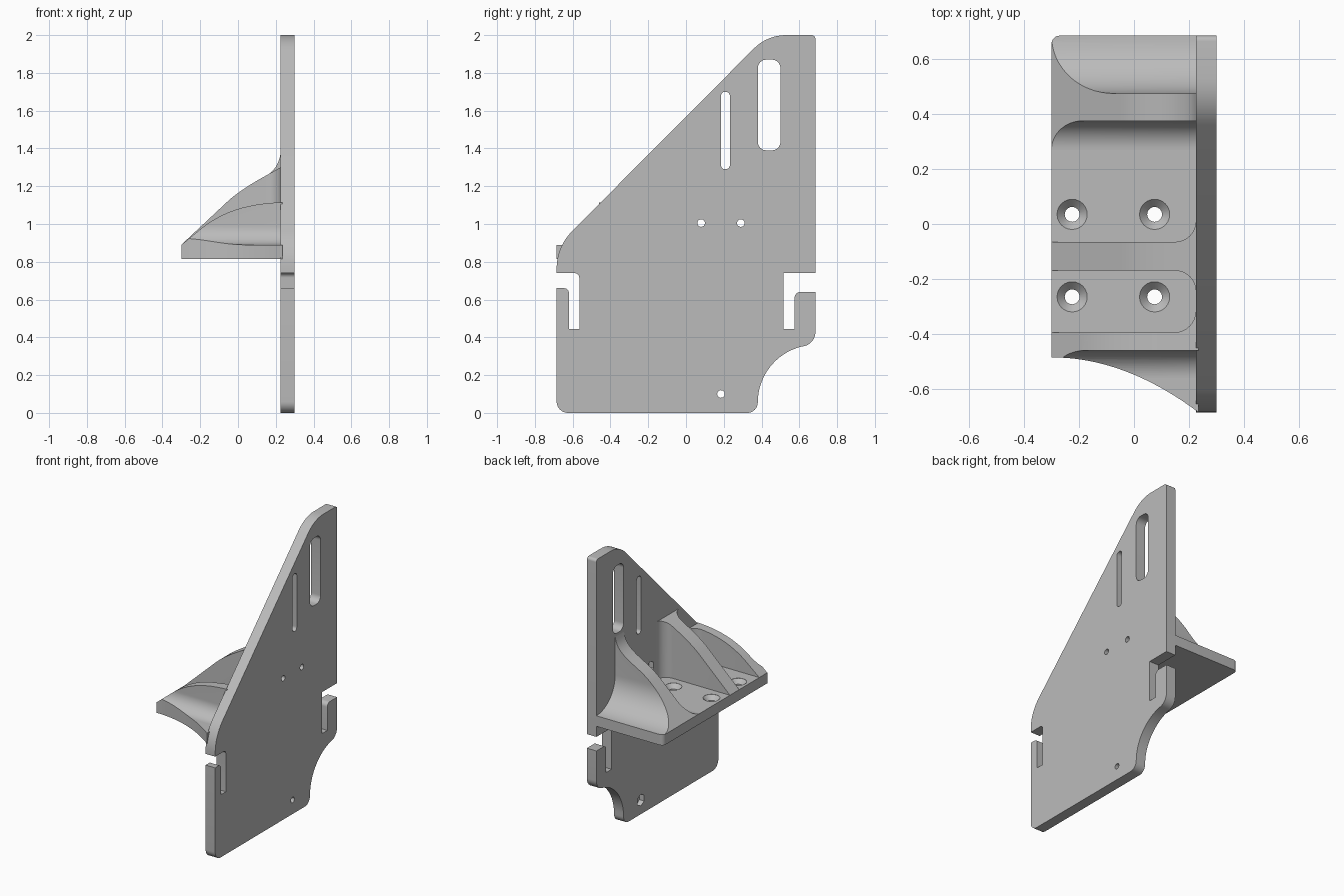
import bpy, bmesh, math
from mathutils import Vector
from mathutils.geometry import interpolate_bezier

cube = bpy.data.objects.get("Cube")
if cube:
    bpy.data.objects.remove(cube, do_unlink=True)

grey = bpy.data.materials.new("light_grey")
grey.use_nodes = True
grey.diffuse_color = (0.5, 0.5, 0.5, 1)
grey.node_tree.nodes["Principled BSDF"].inputs["Base Color"].default_value = (0.5, 0.5, 0.5, 1)


def arc(cu, cv, r, a0, a1, n=16):
    angles = [math.radians(a0 + (a1 - a0) * i / n) for i in range(n + 1)]
    return [(cu + r * math.cos(a), cv + r * math.sin(a)) for a in angles]


def bezier(*pts, n=14):
    return [tuple(p)[:2] for p in interpolate_bezier(*[Vector((*p, 0)) for p in pts], n)]


def rounded(points, n=8):
    """Replace every corner given as (u, v, radius) by a tangent arc."""
    out = []
    for i, p in enumerate(points):
        c = Vector(p[:2])
        if len(p) == 2:
            out.append(tuple(c))
            continue
        a = (Vector(points[i - 1][:2]) - c).normalized()
        b = (Vector(points[(i + 1) % len(points)][:2]) - c).normalized()
        half = a.angle(b) / 2
        centre = c + (a + b).normalized() * p[2] / math.sin(half)
        start = c + a * p[2] / math.tan(half) - centre
        end = c + b * p[2] / math.tan(half) - centre
        sweep = math.atan2(start.x * end.y - start.y * end.x, start.dot(end))
        a0 = math.atan2(start.y, start.x)
        out += arc(*centre, p[2], math.degrees(a0), math.degrees(a0 + sweep), n)
    return out


def prism(name, pts, axis, lo, hi):
    """Extrude a closed outline along one axis."""
    place = {"x": lambda u, v, d: (d, u, v),
             "y": lambda u, v, d: (u, d, v),
             "z": lambda u, v, d: (u, v, d)}[axis]
    bm = bmesh.new()
    low = [bm.verts.new(place(u, v, lo)) for u, v in pts]
    high = [bm.verts.new(place(u, v, hi)) for u, v in pts]
    bm.faces.new(low)
    bm.faces.new(high)
    for i in range(len(pts)):
        j = (i + 1) % len(pts)
        bm.faces.new((low[i], low[j], high[j], high[i]))
    bmesh.ops.remove_doubles(bm, verts=bm.verts, dist=1e-5)
    bmesh.ops.recalc_face_normals(bm, faces=bm.faces)
    return finish(name, bm)


def countersink(x, y):
    """Solid of a screw hole with a conical mouth."""
    bm = bmesh.new()
    rings = [[bm.verts.new((u, v, z)) for u, v in arc(x, y, r, 0, 345, 23)]
             for r, z in ((.027, .78), (.027, .86), (.055, .889), (.055, .93))]
    for a, b in zip(rings, rings[1:]):
        for i in range(24):
            j = (i + 1) % 24
            bm.faces.new((a[i], a[j], b[j], b[i]))
    bm.faces.new(rings[0])
    bm.faces.new(rings[-1])
    bmesh.ops.recalc_face_normals(bm, faces=bm.faces)
    return finish("cutter", bm)


def finish(name, bm):
    mesh = bpy.data.meshes.new(name)
    bm.to_mesh(mesh)
    bm.free()
    mesh.materials.append(grey)
    obj = bpy.data.objects.new(name, mesh)
    bpy.context.collection.objects.link(obj)
    return obj


def combine(obj, operation, tools):
    """Apply booleans in turn, drop the tools and shade the result."""
    for tool in tools:
        mod = obj.modifiers.new("cut", 'BOOLEAN')
        mod.operation, mod.solver, mod.object = operation, 'EXACT', tool
    bpy.context.view_layer.update()
    graph = bpy.context.evaluated_depsgraph_get()
    mesh = bpy.data.meshes.new_from_object(obj.evaluated_get(graph))
    obj.modifiers.clear()
    obj.data = mesh
    for tool in tools:
        bpy.data.objects.remove(tool, do_unlink=True)
    bpy.ops.object.select_all(action='DESELECT')
    obj.select_set(True)
    bpy.context.view_layer.objects.active = obj
    bpy.ops.object.shade_smooth_by_angle(angle=math.radians(30))


IN, OUT, EDGE = .225, .3, .685   # inner and outer plate faces, half depth
FLOOR, JOIN = .89, .235          # shelf top, overlap into the plate

# Upright side plate with notches and a scooped lower corner
outline = rounded(
    [(-EDGE, 0, .06), (.38, 0, .055)] + arc(EDGE, .055, .305, 180, 105)
    + [(EDGE, .365, .075), (EDGE, .64), (.575, .64, .03), (.575, .445), (.515, .445),
       (.515, .74), (EDGE, .74), (EDGE, 2, .02), (.43, 2, .24), (-EDGE, .88, .28),
       (-EDGE, .74), (-.565, .74, .025), (-.565, .445), (-.62, .445),
       (-.62, .66, .025), (-EDGE, .66)])
plate = prism("side_plate", outline, "x", IN, OUT)

# Long slots, and small holes with hexagonal recesses on the inner face
cutters = []
for y0, y1, z0, z1, r in ((.38, .5, 1.39, 1.87, .045), (.185, .232, 1.29, 1.7, .022)):
    slot = rounded([(y0, z0, r), (y1, z0, r), (y1, z1, r), (y0, z1, r)])
    cutters.append(prism("cutter", slot, "x", .1, .4))
for y, z in ((.08, 1.005), (.29, 1.005), (.185, .1)):
    cutters.append(prism("cutter", arc(y, z, .02, 0, 345, 23), "x", .1, .4))
    cutters.append(prism("cutter", arc(y, z, .042, 30, 330, 5), "x", .1, .262))
combine(plate, 'DIFFERENCE', cutters)

# Shelf with a curved front edge and countersunk holes
front_edge = [(x, -.485 - .7 * (x + .3) ** 2)
              for x in [-.3 + i * (JOIN + .3) / 20 for i in range(21)]]
shelf_plan = rounded([(JOIN, EDGE), (-.3, EDGE, .03)] + front_edge)
shelf = prism("shelf", shelf_plan, "z", .815, FLOOR)
combine(shelf, 'DIFFERENCE', [countersink(x, y) for x in (-.225, .075) for y in (.035, -.265)])


def rib_profile(top):
    return prism("cutter", [(JOIN, .8), (-.3, .8), (-.3, FLOOR)] + top, "y", -.9, .9)


# Back rib: wide fillet behind, narrow fillet in front
section = ([(EDGE, FLOOR)] + arc(EDGE, FLOOR + .21, .21, 270, 180)
           + [(.475, 1.5), (.375, 1.5)] + arc(.27, FLOOR + .105, .105, 0, -90))
back_rib = prism("back_rib", section, "x", -.3, JOIN)
back_top = (bezier((-.06, 1.115), (.02, 1.19), (.1, 1.21), (.165, 1.265))
            + bezier((.165, 1.265), (.2, 1.295), (.215, 1.32), (IN, 1.37), n=8)[1:]
            + [(JOIN, 1.37)])
combine(back_rib, 'INTERSECT',
        [rib_profile(back_top), prism("cutter", shelf_plan, "z", .8, 1.6)])

# Middle rib: flares into the plate on both sides
middle_plan = rounded([(-.3, -.17), (IN, -.17, .075), (IN, -.25), (JOIN, -.25),
                       (JOIN, .015), (IN, .015), (IN, -.065, .075), (-.3, -.065)])
middle_rib = prism("middle_rib", middle_plan, "z", FLOOR, 1.6)
middle_top = bezier((-.06, 1.115), (.02, 1.19), (.12, 1.24), (JOIN, 1.305))
combine(middle_rib, 'INTERSECT', [rib_profile(middle_top)])

# Front rib: filleted toward the curved edge, flared into the plate behind
section = ([(-.3, FLOOR), (-.3, 1.5), (-.46, 1.5)]
           + arc(-.56, FLOOR + .1, .1, 0, -90))
front_rib = prism("front_rib", section, "x", -.3, JOIN)
front_plan = rounded([(JOIN, -.31), (IN, -.31), (IN, -.395, .08), (-.3, -.395)]) + front_edge
front_top = bezier((-.19, .98), (-.07, 1.075), (.07, 1.11), (JOIN, 1.115))
combine(front_rib, 'INTERSECT',
        [rib_profile(front_top), prism("cutter", front_plan, "z", .8, 1.6)])
